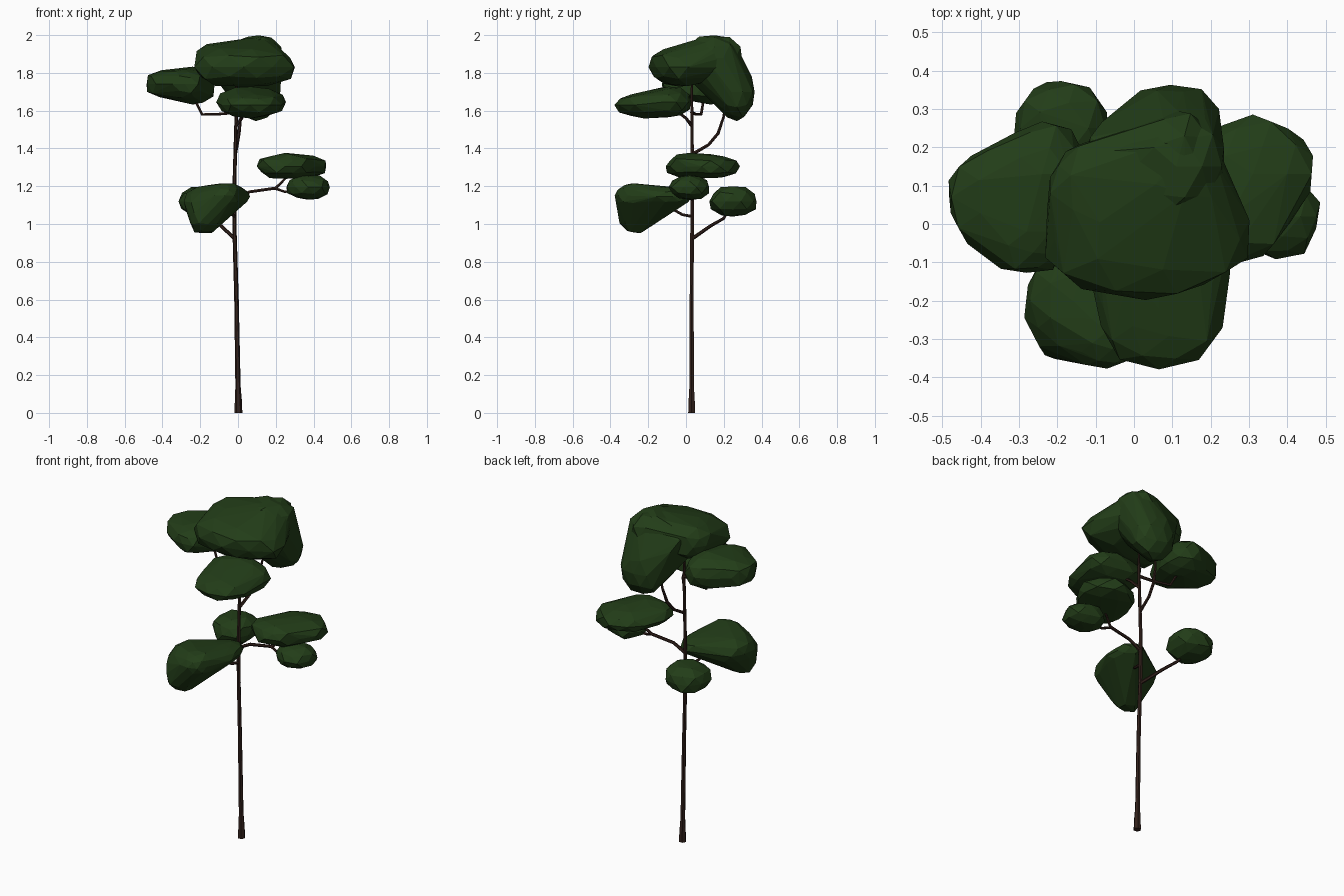
import bpy, bmesh, random
from mathutils import Vector

random.seed(4)


def material(name, rgb):
    m = bpy.data.materials.new(name)
    m.diffuse_color = (*rgb, 1)
    return m


bark = material("bark", (0.032, 0.015, 0.011))
leaf = material("leaf", (0.016, 0.046, 0.009))

# Slightly boxy unit ball directions shared by all foliage
ball = bmesh.new()
bmesh.ops.create_icosphere(ball, subdivisions=2, radius=1)
directions = [v.co / sum(abs(a) ** 2.3 for a in v.co) ** (1 / 2.3) for v in ball.verts]
ball.free()


def limb(name, points):
    """Tapered faceted tube; each point is x, y, z, radius."""
    cu = bpy.data.curves.new(name, 'CURVE')
    cu.dimensions = '3D'
    cu.bevel_depth = 1.0
    cu.bevel_resolution = 1
    cu.use_fill_caps = True
    sp = cu.splines.new('POLY')
    sp.points.add(len(points) - 1)
    for p, (x, y, z, r) in zip(sp.points, points):
        p.co = (x, y, z, 1)
        p.radius = r
    sp.use_smooth = False
    cu.materials.append(bark)
    bpy.context.collection.objects.link(bpy.data.objects.new(name, cu))


def clump(name, lumps):
    """Foliage: each lump is the faceted hull of some (centre, radii) ellipsoids."""
    bm = bmesh.new()
    for lump in lumps:
        verts = []
        for centre, radii in lump:
            for d in directions:
                k = random.uniform(0.89, 1.04)
                verts.append(bm.verts.new([c + r * k * a for c, r, a in zip(centre, radii, d)]))
        bmesh.ops.convex_hull(bm, input=verts)
        loose = [v for v in bm.verts if not v.link_faces]
        bmesh.ops.delete(bm, geom=loose, context='VERTS')
    bmesh.ops.recalc_face_normals(bm, faces=bm.faces[:])
    me = bpy.data.meshes.new(name)
    bm.to_mesh(me)
    bm.free()
    me.materials.append(leaf)
    bpy.context.collection.objects.link(bpy.data.objects.new(name, me))


# Trunk with flared foot
limb("trunk", [(0.002, 0.03, 0, .021), (0.002, 0.03, 0.06, .019), (0, 0.03, 0.14, .014),
               (-0.008, 0.03, 0.6, .012), (-0.018, 0.032, 0.95, .011),
               (-0.018, 0.034, 1.25, .010), (-0.01, 0.032, 1.55, .009),
               (-0.008, 0.03, 1.82, .005)])

# Branches
limb("low_back_branch", [(-0.015, 0.03, 0.92, .010), (-0.09, 0.13, 0.99, .009),
                         (-0.14, 0.2, 1.03, .008), (-0.18, 0.24, 1.1, .004)])
limb("low_front_branch", [(-0.018, 0.03, 1.04, .009), (-0.03, -0.02, 1.05, .008),
                          (-0.07, -0.09, 1.09, .007), (-0.13, -0.2, 1.12, .004)])
limb("right_branch", [(-0.018, 0.03, 1.13, .010), (0.06, 0.03, 1.17, .009),
                      (0.2, 0.04, 1.19, .009), (0.27, 0.07, 1.26, .005)])
limb("right_twig", [(0.19, 0.04, 1.19, .008), (0.25, 0.025, 1.17, .007), (0.34, 0.02, 1.19, .004)])
limb("high_back_branch", [(-0.015, 0.035, 1.37, .010), (-0.005, 0.12, 1.42, .009),
                          (0.005, 0.17, 1.48, .009), (0.015, 0.2, 1.57, .007),
                          (0.04, 0.21, 1.7, .004)])
limb("high_left_branch", [(-0.01, 0.03, 1.59, .009), (-0.1, 0.05, 1.582, .008),
                          (-0.19, 0.08, 1.58, .008), (-0.22, 0.09, 1.64, .007),
                          (-0.27, 0.08, 1.72, .004)])
limb("high_front_branch", [(-0.01, 0.03, 1.52, .009), (0.02, 0.0, 1.56, .008),
                           (0.05, -0.09, 1.63, .005)])

# Foliage clumps
peak = ((0.11, 0.15, 1.88), (.125, .15, .122))
clump("crown_foliage", [
    [((0.03, -0.04, 1.83), (.275, .155, .11)), ((-0.11, 0.08, 1.86), (.12, .14, .10)), peak],
    [peak, ((0.095, 0.27, 1.70), (.13, .095, .15)), ((0.02, 0.14, 1.84), (.17, .15, .12))]])
clump("high_left_foliage", [
    [((-0.34, 0.07, 1.74), (.15, .14, .085)), ((-0.24, 0.13, 1.73), (.125, .14, .10)),
     ((-0.28, -0.02, 1.74), (.11, .115, .08))]])
clump("high_front_foliage", [
    [((0.065, -0.22, 1.63), (.165, .155, .07)), ((0.07, -0.09, 1.645), (.185, .12, .085))]])
clump("right_foliage", [
    [((0.31, 0.13, 1.305), (.165, .155, .065)), ((0.25, 0.02, 1.305), (.15, .13, .07))]])
clump("right_low_foliage", [[((0.37, 0.02, 1.195), (.118, .112, .068))]])
clump("low_back_foliage", [[((-0.19, 0.25, 1.12), (.125, .13, .086))]])
clump("low_front_foliage", [
    [((-0.18, -0.27, 1.06), (.09, .09, .117)), ((-0.16, -0.2, 1.12), (.13, .14, .085)),
     ((-0.07, -0.28, 1.15), (.09, .10, .07)), ((-0.03, -0.11, 1.145), (.095, .14, .055))]])
